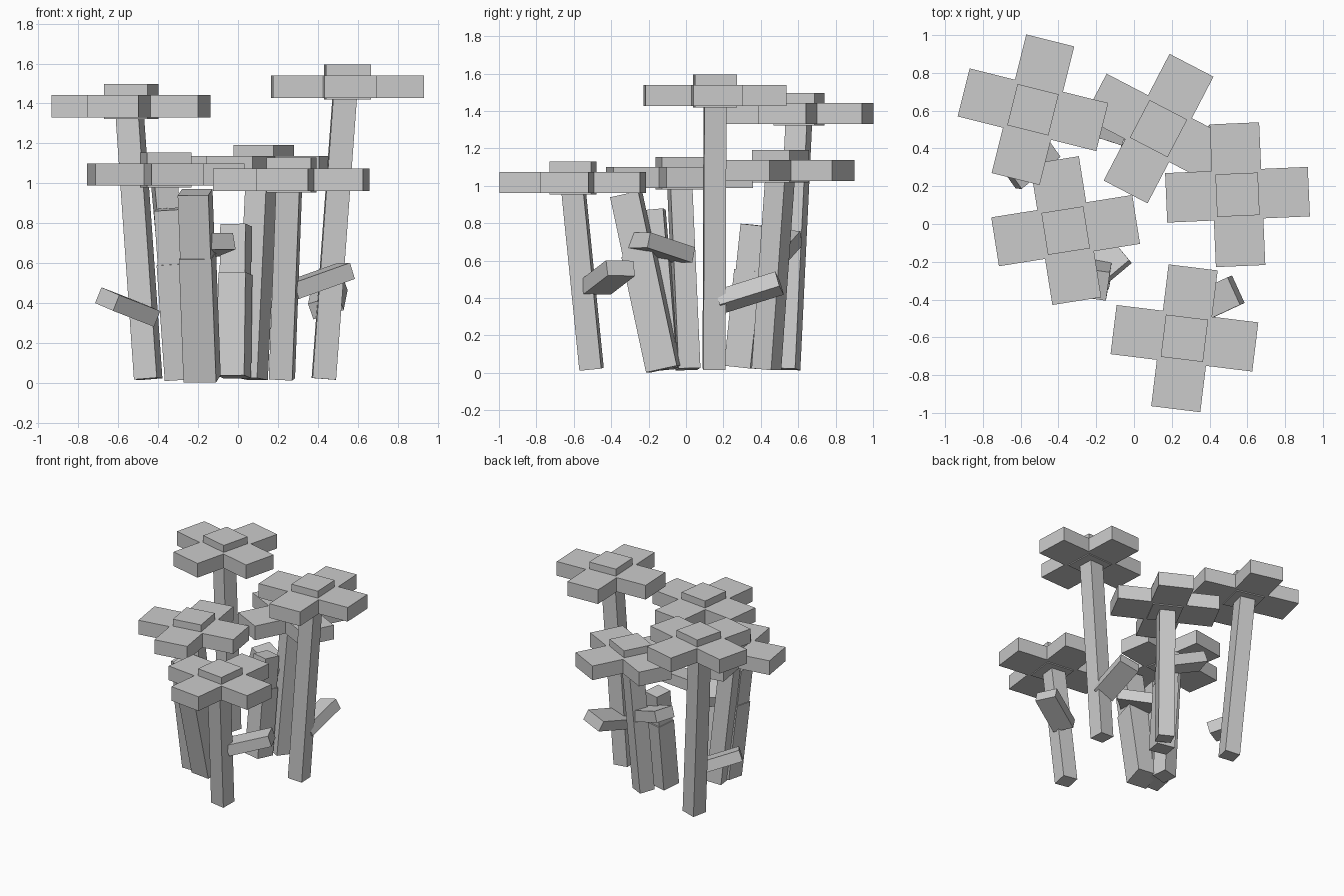
import bpy, bmesh
from math import radians
from mathutils import Vector, Matrix

cube = bpy.data.objects.get("Cube")
if cube:
    bpy.data.objects.remove(cube, do_unlink=True)

grey = bpy.data.materials.new("plain_grey")
grey.use_nodes = True
grey.diffuse_color = (0.6, 0.6, 0.6, 1)
grey.node_tree.nodes["Principled BSDF"].inputs["Base Color"].default_value = (0.6, 0.6, 0.6, 1)


def finish(name, bm):
    bmesh.ops.recalc_face_normals(bm, faces=bm.faces)
    mesh = bpy.data.meshes.new(name)
    bm.to_mesh(mesh)
    bm.free()
    mesh.materials.append(grey)
    ob = bpy.data.objects.new(name, mesh)
    bpy.context.collection.objects.link(ob)
    return ob


def beam(name, start, end, width, depth, side):
    """Box running from start to end; side is the direction its width follows."""
    p, q = Vector(start), Vector(end)
    z = (q - p).normalized()
    x = Vector(side)
    x = (x - z * x.dot(z)).normalized()
    y = z.cross(x)
    frame = Matrix((x, y, z)).transposed().to_4x4()
    size = Matrix.Diagonal((width, depth, (q - p).length, 1))
    bm = bmesh.new()
    bmesh.ops.create_cube(bm, size=1, matrix=Matrix.Translation((p + q) / 2) @ frame @ size)
    return finish(name, bm)


def turned(angle):
    return Matrix.Rotation(radians(angle), 3, 'Z') @ Vector((1, 0, 0))


def blossom(name, x, y, z, angle):
    """Four square petals as one cross, with a raised square centre."""
    a, b = 0.131, 0.378
    bm = bmesh.new()
    corners = []
    for k in range(4):
        rot = Matrix.Rotation(radians(90 * k), 3, 'Z')
        corners += [rot @ Vector(c) for c in ((a, -a, 0), (b, -a, 0), (b, a, 0))]
    face = bm.faces.new([bm.verts.new(c) for c in corners])
    top = bmesh.ops.extrude_face_region(bm, geom=[face])
    bmesh.ops.translate(bm, verts=[v for v in top["geom"] if isinstance(v, bmesh.types.BMVert)],
                        vec=(0, 0, 0.112))
    bm.transform(Matrix.Translation((x, y, z)) @ Matrix.Rotation(radians(angle), 4, 'Z'))
    finish(name + "_petals", bm)
    beam(name + "_centre", (x, y, z - 0.008), (x, y, z + 0.167), 0.225, 0.225, turned(angle))


# Flowers: name, blossom centre and underside height, turn, stem foot
flowers = [
    ("back_right_flower", (-0.535, 0.605, 1.33), -14, (-0.45, 0.54)),
    ("back_flower", (0.13, 0.505, 1.025), -27.5, (0.07, 0.43)),
    ("left_flower", (0.548, 0.155, 1.428), 2.5, (0.43, 0.15)),
    ("right_flower", (-0.362, -0.035, 0.988), 9, (-0.28, 0.01)),
    ("front_flower", (0.267, -0.605, 0.962), -7, (0.22, -0.505)),
]
for name, (x, y, z), angle, foot in flowers:
    blossom(name, x, y, z, angle)
    beam(name + "_stem", (*foot, 0.02), (x - 0.01, y, z + 0.05), 0.118, 0.118, turned(angle))

# Leaves: name, root, tip, direction of width
leaves = [
    ("front_leaf", (0.26, -0.48, 0.46), (0.54, -0.35, 0.56), (-0.4, 1, 0)),
    ("left_leaf", (0.44, 0.18, 0.38), (0.46, 0.5, 0.48), (1, 0, 0.35)),
    ("back_right_leaf", (-0.45, 0.42, 0.34), (-0.655, 0.25, 0.42), (-0.7, 0.8, 0.3)),
    ("back_leaf", (0.06, 0.46, 0.63), (-0.19, 0.54, 0.72), (0.3, 1, 0)),
    ("right_leaf", (-0.28, -0.01, 0.63), (-0.08, -0.25, 0.71), (0.8, 0.7, 0)),
]
for name, root, tip, side in leaves:
    beam(name, root, tip, 0.16, 0.085, side)

# Closed shoots: a thicker lower sheath with a slimmer tip rising from it
shoots = [
    ("front_shoot", (-0.18, -0.12, 0.02), (-0.215, -0.32, 0.955), 0.155, -8, 0.66),
    ("right_shoot", (-0.29, -0.11, 0.02), (-0.35, -0.18, 0.87), 0.13, -6, 0.68),
    ("back_shoot", (-0.02, 0.29, 0.03), (-0.01, 0.37, 0.79), 0.13, -14, 0.68),
]
for name, foot, tip, size, angle, split in shoots:
    foot, tip = Vector(foot), Vector(tip)
    beam(name + "_sheath", foot, foot.lerp(tip, split), size + 0.01, size + 0.015, turned(angle))
    beam(name + "_tip", foot.lerp(tip, split - 0.1), tip, size, size, turned(angle))
